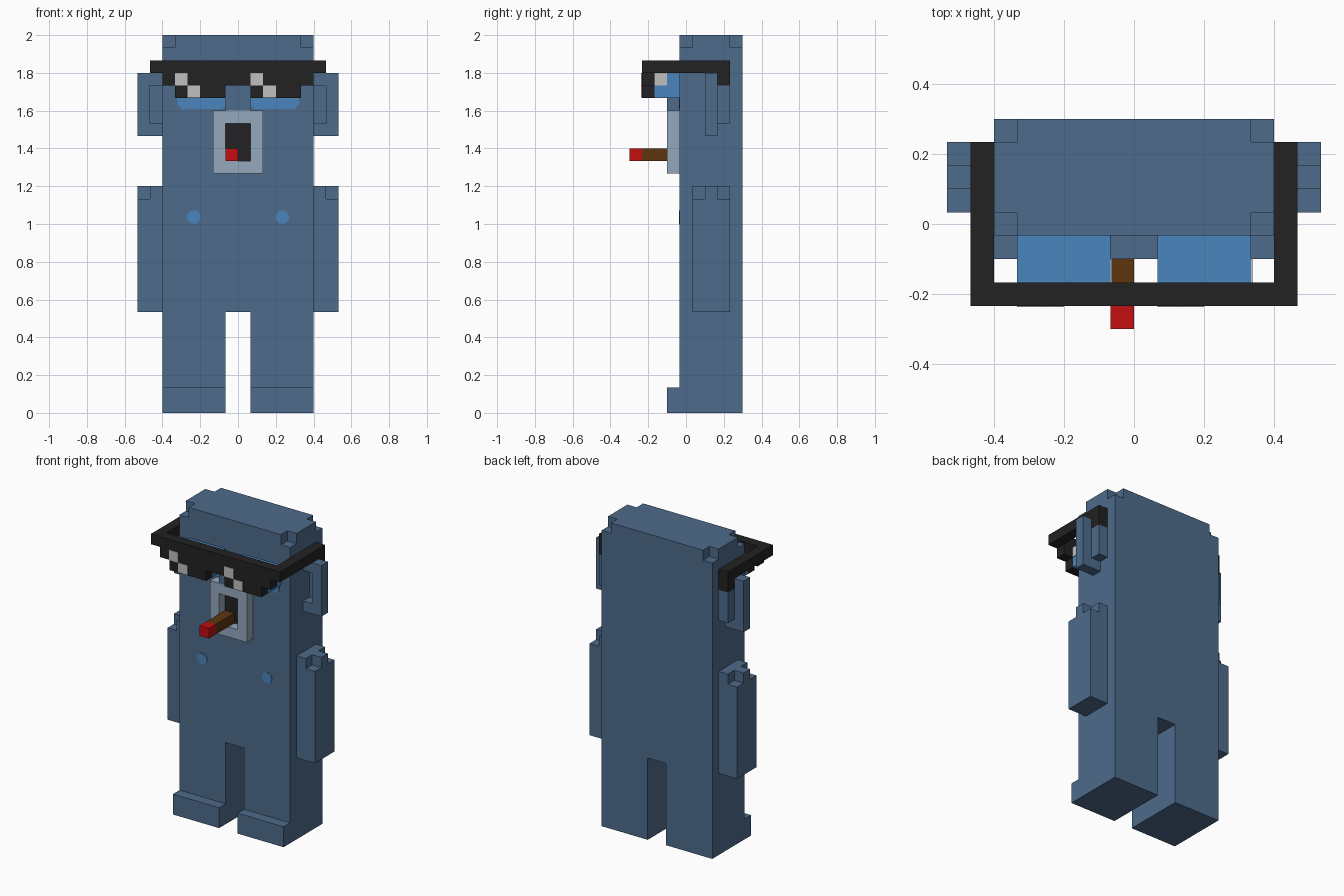
import bpy, bmesh, math
from mathutils import Vector

cube = bpy.data.objects.get("Cube")
if cube:
    bpy.data.objects.remove(cube, do_unlink=True)

U = 1 / 15   # one block of the grid
T = 0.06     # thickness of painted plates, in blocks


def material(name, rgb):
    lin = [((c / 255 + 0.055) / 1.055) ** 2.4 if c > 10 else c / 255 / 12.92 for c in rgb]
    m = bpy.data.materials.new(name)
    m.use_nodes = True
    m.diffuse_color = (*lin, 1)
    m.node_tree.nodes["Principled BSDF"].inputs["Base Color"].default_value = (*lin, 1)
    return m


FUR = material("slate blue", (78, 107, 139))
BRIGHT = material("bright blue", (74, 133, 190))
MUZZLE = material("pale blue grey", (149, 169, 190))
BLACK = material("black", (34, 34, 34))
GLINT = material("light grey", (192, 192, 192))
BROWN = material("brown", (94, 53, 16))
RED = material("red", (196, 14, 16))


def prism(name, outline, axis, lo, hi, mat, mirror=False):
    """Extrude a 2D outline along an axis: x takes (y,z), y takes (x,z), z takes (x,y)."""
    def place(a, b):
        p = {"x": (lo, a, b), "y": (a, lo, b), "z": (a, b, lo)}[axis]
        return Vector(p) * U
    bm = bmesh.new()
    face = bm.faces.new([bm.verts.new(place(a, b)) for a, b in outline])
    ext = bmesh.ops.extrude_face_region(bm, geom=[face])
    step = Vector([(hi - lo) * U if c == axis else 0 for c in "xyz"])
    bmesh.ops.translate(bm, vec=step,
                        verts=[g for g in ext["geom"] if isinstance(g, bmesh.types.BMVert)])
    bmesh.ops.recalc_face_normals(bm, faces=bm.faces)
    me = bpy.data.meshes.new(name)
    bm.to_mesh(me)
    bm.free()
    me.materials.append(mat)
    ob = bpy.data.objects.new(name, me)
    bpy.context.collection.objects.link(ob)
    if mirror:
        ob.modifiers.new("Mirror", "MIRROR").use_axis = (True, False, False)
    return ob


def box(name, x, y, z, mat, mirror=False):
    rect = [(x[0], z[0]), (x[1], z[0]), (x[1], z[1]), (x[0], z[1])]
    return prism(name, rect, "y", y[0], y[1], mat, mirror)


# Body with leg gap, and head top with notched corners
prism("body", [(-6, 0), (-1, 0), (-1, 8), (1, 8), (1, 0), (6, 0), (6, 29), (-6, 29)],
      "y", -0.5, 4.5, FUR)
prism("head_top", [(-5, -0.5), (5, -0.5), (5, 0.5), (6, 0.5), (6, 3.5), (5, 3.5),
                   (5, 4.5), (-5, 4.5), (-5, 3.5), (-6, 3.5), (-6, 0.5), (-5, 0.5)],
      "z", 29, 30, FUR)
box("feet", (1, 6), (-1.5, -0.5), (0, 2), FUR, True)

# Arms with notched shoulders
box("arms", (6, 8), (0.5, 3.5), (8, 17), FUR, True)
prism("shoulders", [(6, 0.5), (7, 0.5), (7, 1.5), (8, 1.5), (8, 2.5), (7, 2.5), (7, 3.5), (6, 3.5)],
      "z", 17, 18, FUR, True)

# Ears: C-shaped rim with a filled back
prism("ear_rims", [(6, 22), (8, 22), (8, 27), (6, 27), (6, 26), (7, 26), (7, 23), (6, 23)],
      "y", 1.5, 2.5, FUR, True)
box("ear_backs", (6, 7), (2.5, 3.5), (23, 26), FUR, True)

# Face: eyes, lower eye patches, nose bridge, muzzle ring and mouth
box("eyes", (1, 5), (-2.5, -0.5), (25, 27), BRIGHT, True)
prism("eye_patches", [(1, 24.3), (1.3, 24.15), (4.5, 24.15), (4.85, 24.5), (4.85, 25), (1, 25)],
      "y", -0.5 - T, -0.5, BRIGHT, True)
box("nose_bridge", (-1, 1), (-1.5, -0.5), (24, 26), FUR)
prism("muzzle", [(0, 19), (2, 19), (2, 24), (0, 24), (0, 23), (1, 23), (1, 20), (0, 20)],
      "y", -1.5, -0.5, MUZZLE, True)
box("mouth", (-1, 1), (-0.5 - T, -0.5), (20, 23), BLACK)

# Stick held in the mouth
box("stick", (-1, 0), (-3.5, -0.5 - T), (20, 21), BROWN)
box("stick_tip", (-1, 0), (-4.5, -3.5), (20, 21), RED)

# Sunglasses: stepped front, hooked temples, glints
prism("glasses_front", [(0, 26), (1, 26), (1, 25), (5, 25), (5, 26), (6, 26), (6, 27),
                        (7, 27), (7, 28), (0, 28)], "y", -3.5, -2.5, BLACK, True)
prism("glasses_temples", [(-2.5, 27), (2.5, 27), (2.5, 26), (3.5, 26), (3.5, 28), (-2.5, 28)],
      "x", 6, 7, BLACK, True)
for side, x in (("right", -5), ("left", 1)):
    box(side + "_upper_glint", (x, x + 1), (-3.5 - T, -3.5), (26, 27), GLINT)
    box(side + "_lower_glint", (x + 1, x + 2), (-3.5 - T, -3.5), (25.05, 26), GLINT)
    box(side + "_eye_glint", (x + 4 if x > 0 else -1, (x + 4 if x > 0 else -1) + T),
        (-2.5, -1.5), (26, 27), GLINT)

# Chest spots
spot = [(3.52 + 0.54 * math.cos(math.tau * i / 16), 15.55 + 0.54 * math.sin(math.tau * i / 16))
        for i in range(16)]
prism("chest_spots", spot, "y", -0.5 - T, -0.5, BRIGHT, True)
